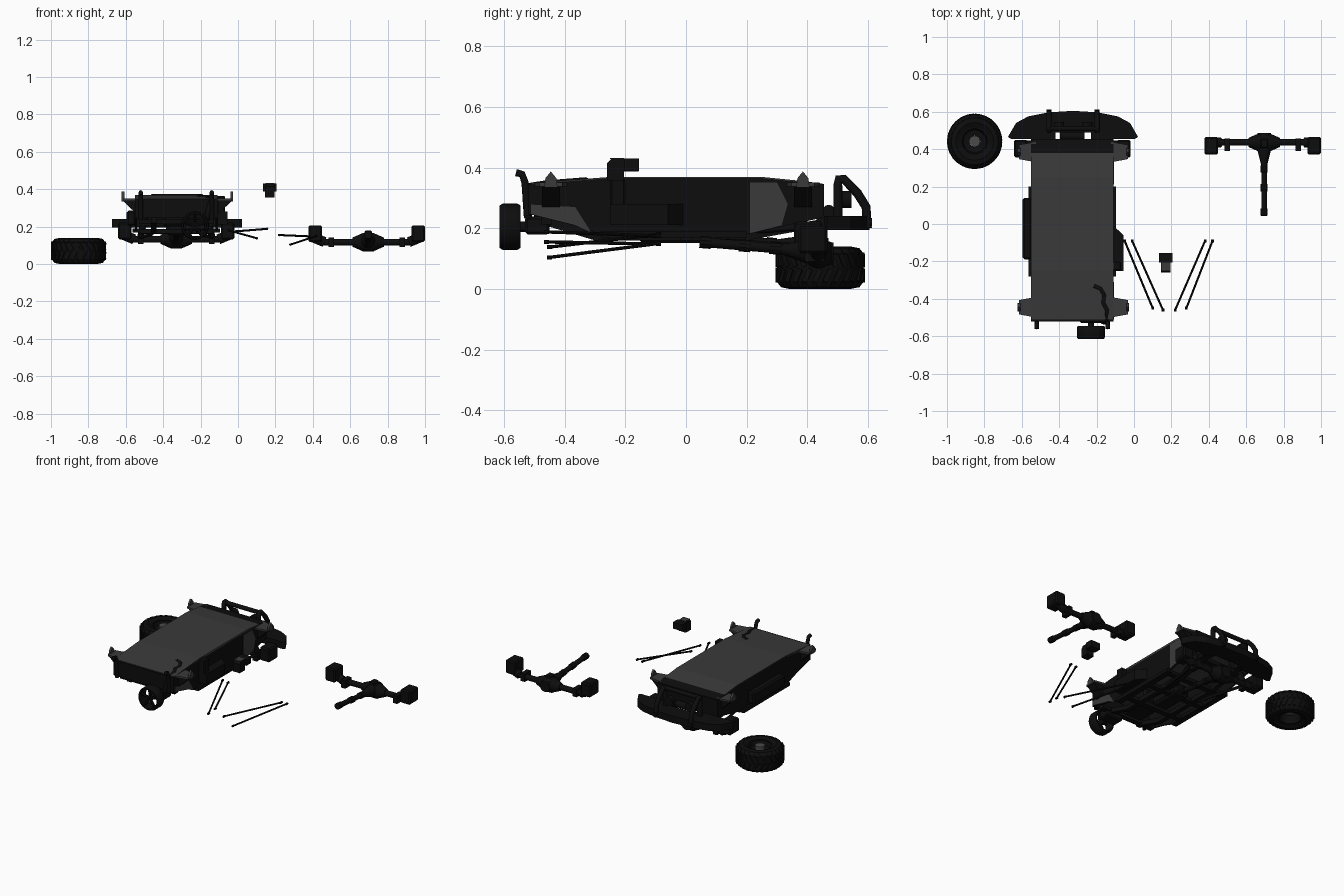
import bpy, bmesh, math
from mathutils import Vector, Matrix

def material(name, v):
    m = bpy.data.materials.new(name)
    m.diffuse_color = (v, v, v, 1)
    return m

BLACK = material("black", 0.004)
GREY = material("dark_grey", 0.042)
METAL = material("hub_grey", 0.07)
CX = -0.33  # centre line of the vehicle

def finish(name, bm, mat, smooth=False):
    bmesh.ops.recalc_face_normals(bm, faces=bm.faces)
    me = bpy.data.meshes.new(name)
    bm.to_mesh(me)
    bm.free()
    me.materials.append(mat)
    ob = bpy.data.objects.new(name, me)
    bpy.context.collection.objects.link(ob)
    if smooth:
        for p in me.polygons:
            p.use_smooth = True
        me.set_sharp_from_angle(angle=math.radians(35))
    return ob

def box(name, x, y, z, mat=BLACK, bevel=0.0):
    """Box from (min, max) pairs."""
    bm = bmesh.new()
    c = Vector([(a[0] + a[1]) / 2 for a in (x, y, z)])
    s = [a[1] - a[0] for a in (x, y, z)]
    bmesh.ops.create_cube(bm, size=1, matrix=Matrix.Translation(c) @ Matrix.Diagonal((*s, 1)))
    if bevel:
        bmesh.ops.bevel(bm, geom=bm.edges[:], offset=bevel, segments=1, affect='EDGES')
    return finish(name, bm, mat)

def rod(name, a, b, r, mat=BLACK, r2=None, n=14):
    a, b = Vector(a), Vector(b)
    d = b - a
    bm = bmesh.new()
    m = Matrix.Translation((a + b) / 2) @ d.to_track_quat('Z', 'Y').to_matrix().to_4x4()
    bmesh.ops.create_cone(bm, cap_ends=True, segments=n, radius1=r,
                          radius2=r if r2 is None else r2, depth=d.length, matrix=m)
    return finish(name, bm, mat, True)

def pipe(name, pts, r, mat=BLACK):
    cu = bpy.data.curves.new(name, 'CURVE')
    cu.dimensions = '3D'
    cu.bevel_depth, cu.bevel_resolution, cu.use_fill_caps = r, 2, True
    sp = cu.splines.new('POLY')
    sp.points.add(len(pts) - 1)
    for p, q in zip(sp.points, pts):
        p.co = (*q, 1)
    cu.materials.append(mat)
    ob = bpy.data.objects.new(name, cu)
    bpy.context.collection.objects.link(ob)

def prism(name, prof, a, b, axis, mat=BLACK):
    """Extrude a 2D outline from a to b along x (outline yz), y (xz) or z (xy)."""
    bm = bmesh.new()
    put = {'x': lambda p, t: (t, *p), 'y': lambda p, t: (p[0], t, p[1]), 'z': lambda p, t: (*p, t)}[axis]
    lo = [bm.verts.new(put(p, a)) for p in prof]
    hi = [bm.verts.new(put(p, b)) for p in prof]
    bm.faces.new(lo)
    bm.faces.new(hi)
    for i in range(len(prof)):
        j = (i + 1) % len(prof)
        bm.faces.new((lo[i], lo[j], hi[j], hi[i]))
    return finish(name, bm, mat)

def lathe(name, prof, matrix, mat=BLACK, n=48):
    """Spin a closed (radius, height) outline about local z."""
    bm = bmesh.new()
    rings = [[bm.verts.new(matrix @ Vector((r * math.cos(k * math.tau / n), r * math.sin(k * math.tau / n), z)))
              for k in range(n)] for r, z in prof]
    for i in range(len(rings)):
        A, B = rings[i], rings[(i + 1) % len(rings)]
        for k in range(n):
            bm.faces.new((A[k], A[(k + 1) % n], B[(k + 1) % n], B[k]))
    return finish(name, bm, mat, True)

# Loose tyre lying flat, with chevron tread
T = Matrix.Translation((-0.852, 0.442, 0))
lathe("tyre", [(0.075, 0.012), (0.10, 0.0), (0.125, 0.005), (0.141, 0.027), (0.143, 0.113),
               (0.125, 0.135), (0.10, 0.14), (0.075, 0.128)], T)
lathe("wheel_rim", [(0.08, 0.015), (0.08, 0.125), (0.068, 0.125), (0.06, 0.10), (0.03, 0.095),
                    (0.03, 0.08), (0.055, 0.08), (0.066, 0.015)], T)
rod("wheel_hub", (-0.852, 0.442, 0.05), (-0.852, 0.442, 0.128), 0.03, METAL, n=24)
bm = bmesh.new()
N = 26
for k in range(N):
    for s in (-1, 1):
        m = (T @ Matrix.Rotation((k + 0.25 * s) * math.tau / N, 4, 'Z') @ Matrix.Translation((0.141, 0, 0.07 + s * 0.025))
             @ Matrix.Rotation(s * 0.45, 4, 'X') @ Matrix.Diagonal((0.012, 0.017, 0.046, 1)))
        bmesh.ops.create_cube(bm, size=1, matrix=m)
        m = (T @ Matrix.Rotation((k + 0.6 * s) * math.tau / N, 4, 'Z') @ Matrix.Translation((0.132, 0, 0.07 + s * 0.053))
             @ Matrix.Rotation(s * 0.9, 4, 'Y') @ Matrix.Diagonal((0.022, 0.018, 0.009, 1)))
        bmesh.ops.create_cube(bm, size=1, matrix=m)
finish("tyre_tread", bm, BLACK)

# Body shell, open underneath: side walls, roof panels, end walls
side = [(-0.52, 0.345), (-0.25, 0.365), (0.25, 0.365), (0.45, 0.345), (0.45, 0.235),
        (0.2, 0.18), (-0.28, 0.18), (-0.37, 0.21), (-0.51, 0.245)]
for s in (-1, 1):
    prism("body_side", side, CX + s * 0.21, CX + s * 0.22, 'x')
prism("roof", [(-0.51, 0.349), (-0.25, 0.369), (0.25, 0.369), (0.38, 0.356),
               (0.38, 0.345), (0.25, 0.357), (-0.25, 0.357), (-0.51, 0.337)], CX - 0.22, CX + 0.22, 'x', GREY)
prism("rear_cowl", [(0.38, 0.356), (0.45, 0.347), (0.45, 0.335), (0.38, 0.345)], CX - 0.22, CX + 0.22, 'x')
box("front_wall", (CX - 0.22, CX + 0.22), (-0.52, -0.505), (0.245, 0.345))
box("rear_wall", (CX - 0.22, CX + 0.22), (0.44, 0.455), (0.235, 0.345))
prism("front_arch_panel", [(-0.51, 0.247), (-0.51, 0.278), (-0.365, 0.27), (-0.31, 0.183), (-0.37, 0.212)],
      CX + 0.219, CX + 0.224, 'x', GREY)
prism("rear_arch_panel", [(0.21, 0.183), (0.21, 0.35), (0.30, 0.35), (0.335, 0.28), (0.315, 0.21)],
      CX + 0.219, CX + 0.224, 'x', GREY)

# Corner flares with upright fins
FX = -0.324
for s in (-1, 1):
    for y in (-0.445, 0.385):
        prism("corner_flare", [(FX + s * 0.20, y - 0.055), (FX + s * 0.292, y - 0.038),
                               (FX + s * 0.292, y + 0.038), (FX + s * 0.20, y + 0.055)], 0.338, 0.35, 'z', GREY)
        prism("corner_fin", [(y - 0.022, 0.335), (y - 0.018, 0.365), (y, 0.387), (y + 0.018, 0.365), (y + 0.022, 0.335)],
              FX + s * 0.284, FX + s * 0.298, 'x', GREY)
        prism("flare_brace", [(FX + s * 0.22, 0.27), (FX + s * 0.22, 0.338), (FX + s * 0.292, 0.338)],
              y - 0.03, y + 0.03, 'y')

# Boxes fixed to the sides
prism("right_side_box", [(-0.115, -0.005), (-0.055, -0.06), (-0.055, -0.25), (-0.115, -0.25)], 0.21, 0.28, 'z')
box("intake_duct", (-0.115, -0.07), (-0.25, -0.2), (0.27, 0.365), bevel=0.006)
box("left_side_box", (-0.595, -0.545), (-0.19, 0.14), (0.205, 0.285), bevel=0.01)

# Loose intake head
prism("intake_head", [(-0.157, 0.43), (-0.245, 0.43), (-0.26, 0.415), (-0.26, 0.357), (-0.205, 0.357),
                      (-0.205, 0.387), (-0.157, 0.387)], 0.145, 0.195, 'x')
box("intake_mouth", (0.135, 0.205), (-0.205, -0.155), (0.388, 0.43))
box("intake_cap", (0.146, 0.194), (-0.25, -0.205), (0.428, 0.432), GREY)

# Ladder chassis and drivetrain underneath
for s in (-1, 1):
    x = CX + s * 0.12
    prism("chassis_rail", [(-0.5, 0.25), (-0.3, 0.19), (0.2, 0.19), (0.45, 0.23), (0.45, 0.205), (0.2, 0.16),
                           (-0.3, 0.16), (-0.5, 0.22)], x - 0.015, x + 0.015, 'x')
    box("sill", (CX + s * 0.215 - 0.02, CX + s * 0.215 + 0.02), (-0.28, 0.2), (0.168, 0.19))
    pipe("rear_link", [(CX + s * 0.2, 0.42, 0.14), (CX + s * 0.13, 0.05, 0.16)], 0.009)
    rod("shock", (CX + s * 0.19, 0.41, 0.15), (CX + s * 0.15, 0.33, 0.33), 0.018)
for y, z in ((-0.46, 0.225), (-0.2, 0.175), (0.0, 0.172), (0.18, 0.175), (0.38, 0.215)):
    box("cross_member", (CX - 0.2, CX + 0.2), (y - 0.018, y + 0.018), (z - 0.012, z + 0.012))
box("gearbox", (CX - 0.055, CX + 0.055), (-0.16, 0.06), (0.152, 0.23), bevel=0.015)
box("engine", (CX - 0.075, CX + 0.075), (-0.42, -0.2), (0.2, 0.3), bevel=0.015)
pipe("exhaust", [(CX + 0.08, -0.3, 0.21), (CX + 0.08, 0.1, 0.18), (CX + 0.15, 0.3, 0.2), (CX + 0.15, 0.44, 0.21)], 0.012)

# Axle assembly, used under the rear and once loose
def axle(cx, y, dz, end_y, end_z, dx=0.0):
    z = 0.117 + dz
    c = cx + dx
    rod("axle_tube", (cx - 0.25, y, z), (cx + 0.25, y, z), 0.018)
    for a, b, r, r2 in ((-0.085, -0.03, 0.024, 0.048), (0.03, 0.085, 0.048, 0.024), (-0.03, 0.03, 0.05, 0.05)):
        rod("differential", (c + a, y, z), (c + b, y, z), r, r2=r2, n=20)
    rod("differential_cover", (c, y, z), (c, y + 0.05, z), 0.05, r2=0.035, n=16)
    rod("pinion", (c, y - 0.03, z + 0.005), (c, y - 0.12, z + 0.015), 0.04, r2=0.017)
    box("differential_top", (c - 0.02, c + 0.02), (y - 0.03, y + 0.02), (z + 0.03, z + 0.062), bevel=0.006)
    a, b = Vector((c, y - 0.12, z + 0.015)), Vector((c, end_y, end_z))
    rod("driveshaft", a, b, 0.016)
    for t in (0.08, 0.45, 0.93):
        rod("shaft_joint", a.lerp(b, t - 0.07), a.lerp(b, t + 0.07), 0.02, n=10)
    for s in (-1, 1):
        x = cx + s * 0.275
        box("hub_box", (x - 0.036, x + 0.036), (y - 0.065, y + 0.03), (z, z + 0.09), bevel=0.008)
        rod("hub_drop", (cx + s * 0.225, y, z), (cx + s * 0.285, y, z + 0.025), 0.027)
        rod("hub_bolt", (cx + s * 0.28, y - 0.015, z + 0.045), (cx + s * 0.312, y - 0.015, z + 0.045), 0.03)
        box("link_mount", (cx + s * 0.19 - 0.015, cx + s * 0.19 + 0.015), (y - 0.045, y + 0.02), (z - 0.026, z + 0.026))

axle(0.688, 0.436, 0.0, 0.045, 0.155, 0.008)
axle(CX, 0.42, 0.015, 0.06, 0.175)

# Loose link rods with ball ends
for a, b in (((-0.05, -0.09, 0.18), (0.10, -0.45, 0.138)), ((-0.01, -0.09, 0.175), (0.155, -0.46, 0.188)),
             ((0.42, -0.09, 0.15), (0.28, -0.45, 0.104)), ((0.38, -0.09, 0.148), (0.22, -0.46, 0.155))):
    rod("link_rod", a, b, 0.0055, n=8)
    for p in (a, b):
        q = Vector(p)
        rod("link_end", q - Vector((0, 0.008, 0)), q + Vector((0, 0.008, 0)), 0.007, n=8)

# Rear bumper: one half outline mirrored, with hoop bars
BX = -0.326
half = [(0.0, 0.605), (0.13, 0.597), (0.24, 0.575), (0.305, 0.54), (0.348, 0.465), (0.33, 0.455),
        (0.13, 0.455), (0.11, 0.49), (0.0, 0.49)]
outline = [(BX + x, y) for x, y in half] + [(BX - x, y) for x, y in half[-2:0:-1]]
prism("rear_bumper", outline, 0.195, 0.24, 'z')
for s in (-1, 1):
    x = BX + s * 0.128
    pipe("bull_bar_side", [(x, 0.597, 0.2), (x, 0.593, 0.27), (x, 0.565, 0.315), (x, 0.52, 0.362),
                           (x, 0.503, 0.362), (x, 0.5, 0.34), (x, 0.5, 0.2)], 0.015)
    rod("lamp", (BX + s * 0.075, 0.515, 0.295), (BX + s * 0.075, 0.545, 0.295), 0.028, n=20)
    rod("tow_hook", (x, 0.58, 0.22), (x, 0.613, 0.22), 0.014)
    box("bumper_mount", (BX + s * 0.12 - 0.025, BX + s * 0.12 + 0.025), (0.43, 0.5), (0.2, 0.235))
pipe("bull_bar_top", [(BX - 0.128, 0.51, 0.36), (BX + 0.128, 0.51, 0.36)], 0.014)
rod("winch_drum", (CX - 0.065, 0.47, 0.255), (CX + 0.065, 0.47, 0.255), 0.022)

# Front spoked wheel and its carrier
wx, wz = -0.23, 0.205
W = Matrix.Translation((wx, -0.58, wz)) @ Matrix.Rotation(math.pi / 2, 4, 'X')
lathe("spoked_rim", [(0.070, -0.035), (0.076, -0.025), (0.076, 0.024), (0.070, 0.034), (0.062, 0.034),
                     (0.06, 0.0), (0.062, -0.035)], W, n=32)
rod("spoked_hub", (wx, -0.6, wz), (wx, -0.5, wz), 0.017)
for k in range(5):
    t = k * math.tau / 5 + math.pi / 2
    rod("spoke", (wx, -0.592, wz), (wx + 0.062 * math.cos(t), -0.597, wz + 0.062 * math.sin(t)), 0.009, n=8)
box("wheel_carrier", (-0.29, -0.17), (-0.53, -0.45), (0.18, 0.238), bevel=0.008)

# Front hose lying on the roof, and a pair of upright hooks
pipe("front_hose", [(-0.215, -0.33, 0.354), (-0.18, -0.345, 0.353), (-0.16, -0.38, 0.35), (-0.165, -0.42, 0.347),
                    (-0.145, -0.46, 0.344), (-0.145, -0.51, 0.338), (-0.155, -0.525, 0.3), (-0.17, -0.52, 0.235)], 0.014)
for s in (-1, 1):
    x = CX + s * 0.19
    pipe("front_hook", [(x, -0.56, 0.383), (x, -0.54, 0.378), (x, -0.53, 0.35), (x, -0.522, 0.24)], 0.012)
